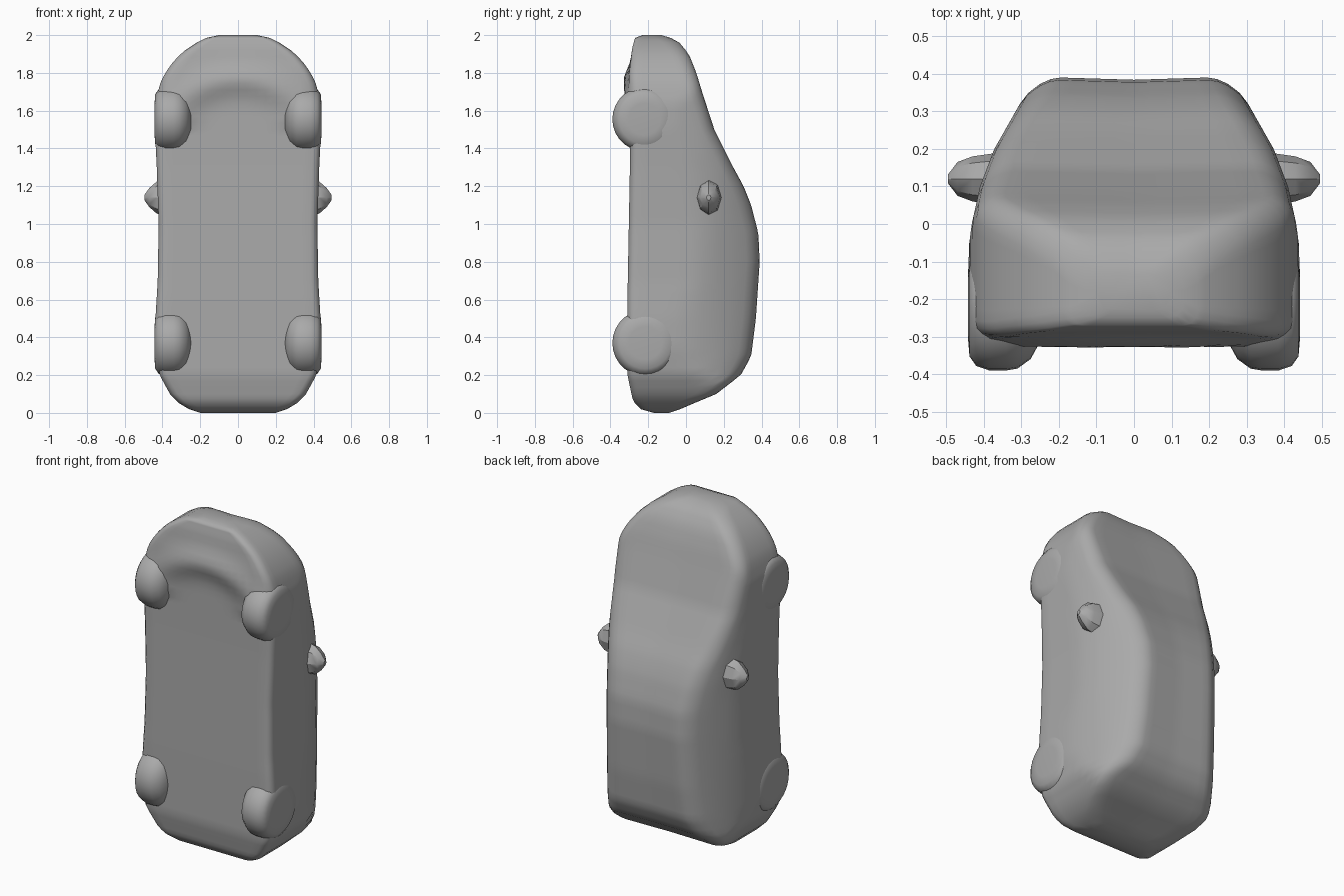
import bpy, bmesh, math
from mathutils import Vector

if "Cube" in bpy.data.objects:
    bpy.data.objects.remove(bpy.data.objects["Cube"])

paint = bpy.data.materials.new("plain grey")
paint.diffuse_color = (0.4, 0.4, 0.4, 1)
paint.use_nodes = True
paint.node_tree.nodes["Principled BSDF"].inputs["Base Color"].default_value = paint.diffuse_color


def lerp(table, t):
    """Piecewise linear lookup in a list of (key, value)."""
    if t <= table[0][0]:
        return table[0][1]
    for (a, p), (b, q) in zip(table, table[1:]):
        if t <= b:
            return p + (q - p) * (t - a) / (b - a)
    return table[-1][1]


def finish(name, bm, angle=45):
    bmesh.ops.recalc_face_normals(bm, faces=bm.faces)
    me = bpy.data.meshes.new(name)
    bm.to_mesh(me)
    bm.free()
    ob = bpy.data.objects.new(name, me)
    bpy.context.collection.objects.link(ob)
    me.materials.append(paint)
    bpy.ops.object.select_all(action='DESELECT')
    ob.select_set(True)
    bpy.context.view_layer.objects.active = ob
    bpy.ops.object.shade_smooth_by_angle(angle=math.radians(angle))
    return ob


# Body outlines along its length (z): roof line, floor line, half width
ROOF = [(0, -0.09), (0.02, -0.03), (0.05, 0.04), (0.1, 0.16), (0.2, 0.29), (0.3, 0.345),
        (0.5, 0.37), (0.8, 0.39), (0.95, 0.383), (1.1, 0.345), (1.2, 0.305), (1.3, 0.25),
        (1.5, 0.15), (1.7, 0.085), (1.8, 0.055), (1.9, 0.015), (1.96, -0.035), (1.985, -0.08), (2, -0.13)]
FLOOR = [(0, -0.17), (0.02, -0.24), (0.06, -0.28), (0.2, -0.31), (0.6, -0.31), (1.3, -0.297),
         (1.6, -0.295), (1.8, -0.30), (1.93, -0.285), (1.985, -0.27), (2, -0.23)]
WIDTH = [(0, 0.2), (0.02, 0.26), (0.05, 0.31), (0.1, 0.36), (0.2, 0.415), (0.35, 0.437), (0.5, 0.437),
         (0.7, 0.425), (1.0, 0.42), (1.3, 0.43), (1.5, 0.44), (1.65, 0.437), (1.75, 0.41), (1.8, 0.385),
         (1.87, 0.335), (1.92, 0.28), (1.96, 0.22), (1.985, 0.17), (2, 0.1)]
# Cabin narrows towards the roof (y -> half width)
CABIN = [(-0.1, 0.445), (0, 0.432), (0.1, 0.41), (0.2, 0.372), (0.3, 0.315), (0.39, 0.265)]


def bumper_bulge(x, z):
    """Soft arched ridge under the nose joining the front wheels."""
    if z < 1.2:
        return 0
    d = math.hypot(x / 0.35, (z - 1.52) / 0.24) - 1 if z > 1.52 else 9
    return 0.03 * math.exp(-(d / 0.28) ** 2)


def section(z):
    """Half cross-section from floor centre round to roof centre."""
    yt, yb, w = lerp(ROOF, z), lerp(FLOOR, z), lerp(WIDTH, z)
    h = yt - yb
    rb, rt = min(0.04, h * 0.4), min(0.07, h * 0.45)
    half = lambda y: min(w, lerp(CABIN, y))
    pts = []
    for i in range(9):
        x = (w - rb) * i / 8
        pts.append((x, yb - bumper_bulge(x, z)))
    for a in (30, 60, 90):
        a = math.radians(a)
        pts.append((w - rb + rb * math.sin(a), yb + rb - rb * math.cos(a)))
    y0, y1 = yb + rb, yt - rt
    for i in range(1, 9):
        y = y0 + (y1 - y0) * i / 8
        pts.append((half(y), y))
    for a in (25, 50, 70, 90):
        a = math.radians(a)
        y = y1 + rt * math.sin(a)
        pts.append((half(y) - rt * (1 - math.cos(a)), y))
    end = pts[-1][0]
    pts += [(end * (1 - i / 5), yt - 0.006 * i / 5) for i in range(1, 6)]
    return pts


# Body shell
bm = bmesh.new()
levels = [0, 0.01, 0.02, 0.035, 0.05, 0.075] + [0.1 + 0.035 * i for i in range(53)]
levels += [1.94, 1.96, 1.975, 1.985, 1.993, 2]
rings = []
for z in levels:
    half = section(z)
    loop = half + [(-x, y) for x, y in half[-2:0:-1]]
    rings.append([bm.verts.new((x, y, z)) for x, y in loop])
for lo, hi in zip(rings, rings[1:]):
    n = len(lo)
    for i in range(n):
        bm.faces.new((lo[i], lo[(i + 1) % n], hi[(i + 1) % n], hi[i]))
bm.faces.new(rings[0])
bm.faces.new(rings[-1])
finish("car_body", bm, 60)


# Wheels, turned from a rounded profile (x, radius)
def wheel(name, side, zc, r):
    prof = [(0.25, 0.55), (0.275, 0.82), (0.31, 0.97), (0.34, 1), (0.385, 1), (0.42, 0.93), (0.438, 0.78), (0.442, 0.5)]
    bm = bmesh.new()
    rows = []
    for x, k in prof:
        rows.append([bm.verts.new((side * x, -0.39 + r + r * k * math.cos(a), zc + r * k * math.sin(a)))
                     for a in [2 * math.pi * i / 28 for i in range(28)]])
    for p, q in zip(rows, rows[1:]):
        for i in range(28):
            j = (i + 1) % 28
            bm.faces.new((p[i], p[j], q[j], q[i]))
    bm.faces.new(rows[0])
    bm.faces.new(rows[-1])
    finish(name, bm, 60)


# Wing mirrors, faceted pods
def mirror_pod(name, side):
    bm = bmesh.new()
    layers = [(0.36, 0.07, 0.1), (0.43, 0.06, 0.085), (0.47, 0.045, 0.05), (0.495, 0.012, 0.015)]
    rows = []
    for x, ry, rz in layers:
        rows.append([bm.verts.new((side * x, 0.12 + ry * math.cos(a), 1.14 + rz * math.sin(a)))
                     for a in [math.pi / 4 * i for i in range(8)]])
    for p, q in zip(rows, rows[1:]):
        for i in range(8):
            j = (i + 1) % 8
            bm.faces.new((p[i], p[j], q[j], q[i]))
    bm.faces.new(rows[0])
    bm.faces.new(rows[-1])
    finish(name, bm, 30)


for side, label in ((-1, "left"), (1, "right")):
    wheel("rear_wheel_" + label, side, 0.37, 0.175)
    wheel("front_wheel_" + label, side, 1.555, 0.17)
    mirror_pod("wing_mirror_" + label, side)
